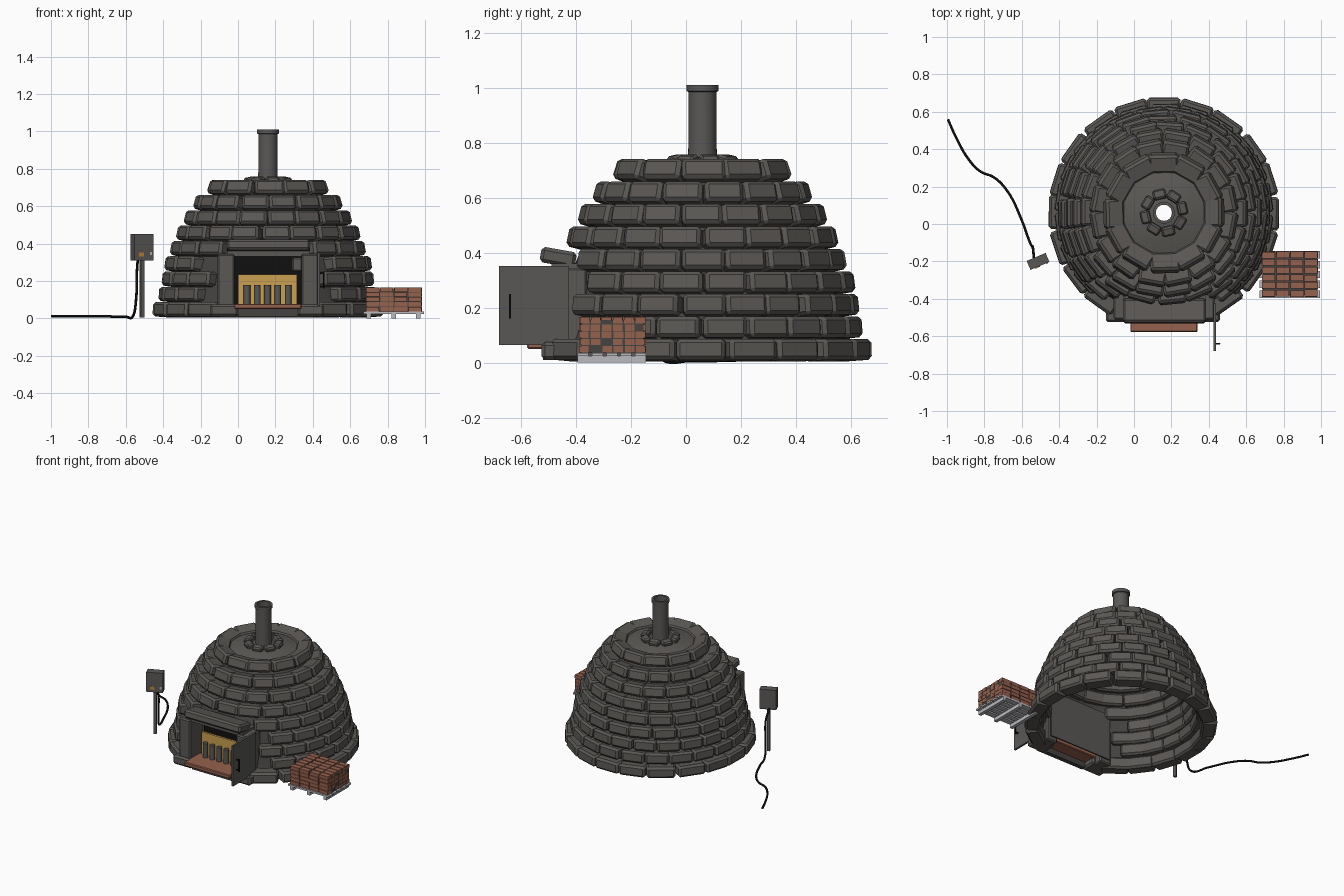
import bpy, bmesh, random
from math import pi, sin, cos, radians
from mathutils import Matrix, Vector

random.seed(4)
old = bpy.data.objects.get("Cube")
if old:
    bpy.data.objects.remove(old, do_unlink=True)


def material(name, r, g, b):
    m = bpy.data.materials.new(name)
    m.use_nodes = True
    m.diffuse_color = (r, g, b, 1)
    m.node_tree.nodes["Principled BSDF"].inputs["Base Color"].default_value = (r, g, b, 1)
    return m


STONE = material("dark stone", 0.105, 0.098, 0.09)
MORTAR = material("mortar", 0.06, 0.056, 0.052)
METAL = material("dark metal", 0.1, 0.097, 0.092)
BLACK = material("soot black", 0.005, 0.005, 0.005)
BRICK = material("red brick", 0.3, 0.12, 0.075)
YELLOW = material("ochre panel", 0.6, 0.35, 0.08)
PALE = material("pale grey", 0.5, 0.5, 0.53)
ORANGE = material("orange label", 0.5, 0.23, 0.04)

CX, CY = 0.16, 0.06


def finish(name, bm, mat, smooth=False):
    bmesh.ops.recalc_face_normals(bm, faces=bm.faces)
    me = bpy.data.meshes.new(name)
    bm.to_mesh(me)
    bm.free()
    me.materials.append(mat)
    ob = bpy.data.objects.new(name, me)
    bpy.context.collection.objects.link(ob)
    if smooth:
        bpy.context.view_layer.objects.active = ob
        ob.select_set(True)
        bpy.ops.object.shade_smooth_by_angle(angle=radians(35))
        ob.select_set(False)
    return ob


def add_block(bm, size, matrix, bevel=0.0, taper=0.0):
    """Box whose +y face is narrowed by taper, with chamfered edges."""
    part = bmesh.new()
    bmesh.ops.create_cube(part, size=1)
    for v in part.verts:
        v.co = Vector(a * b for a, b in zip(v.co, size))
        if v.co.y > 0:
            v.co.x -= taper if v.co.x > 0 else -taper
            v.co.z -= taper if v.co.z > 0 else -taper
    if bevel:
        bmesh.ops.bevel(part, geom=part.edges[:], offset=bevel, segments=1, affect='EDGES')
    part.transform(matrix)
    tmp = bpy.data.meshes.new("tmp")
    part.to_mesh(tmp)
    part.free()
    bm.from_mesh(tmp)
    bpy.data.meshes.remove(tmp)


def box(name, lo, hi, mat, bevel=0.0, tilt=0.0):
    lo, hi = Vector(lo), Vector(hi)
    bm = bmesh.new()
    add_block(bm, hi - lo, Matrix.Translation((lo + hi) / 2) @ Matrix.Rotation(tilt, 4, 'X'), bevel)
    return finish(name, bm, mat)


def lathe(name, profile, mat, closed=False, steps=40, opening=False):
    bm = bmesh.new()
    rings = [[bm.verts.new((CX + r * cos(2 * pi * i / steps), CY + r * sin(2 * pi * i / steps), z))
              for i in range(steps)] for r, z in profile]
    pairs = list(zip(rings, rings[1:]))
    if closed:
        pairs.append((rings[-1], rings[0]))
    for a, b in pairs:
        for i in range(steps):
            j = (i + 1) % steps
            bm.faces.new((a[i], a[j], b[j], b[i]))
    if opening:
        gone = [f for f in bm.faces if in_doorway(f.calc_center_median(), 0.24)]
        bmesh.ops.delete(bm, geom=gone, context='FACES')
    return finish(name, bm, mat, True)


def in_doorway(p, half):
    return p.y < CY and abs(p.x - CX) < half and p.z < 0.38


def cylinder(name, base, r, h, mat):
    bm = bmesh.new()
    bmesh.ops.create_cone(bm, cap_ends=True, segments=16, radius1=r, radius2=r, depth=h,
                          matrix=Matrix.Translation(Vector(base) + Vector((0, 0, h / 2))))
    return finish(name, bm, mat, True)


# Dome courses: outer radius, number of blocks
courses = [(0.615, 20), (0.58, 22), (0.565, 22), (0.55, 21), (0.52, 20),
           (0.487, 19), (0.445, 18), (0.39, 16), (0.318, 12)]
for k, (r, n) in enumerate(courses):
    bm = bmesh.new()
    z = 0.047 + 0.0808 * k
    depth = 0.1
    for i in range(n):
        a = 2 * pi * (i + 0.5 * (k % 2) + random.uniform(-0.06, 0.06)) / n
        out = Vector((cos(a), sin(a), 0))
        mid = Vector((CX, CY, z)) + out * (r - depth / 2)
        if in_doorway(mid, 0.31 if k < 4 else 0.2):
            continue
        width = 2 * pi * r / n * random.uniform(0.95, 1.0)
        m = (Matrix.Translation(mid) @ Matrix.Rotation(a - pi / 2, 4, 'Z')
             @ Matrix.Rotation(radians(2 + 2 * k), 4, 'X'))
        add_block(bm, (width, depth, 0.083), m, 0.013, 0.004)
    finish("dome_course_%d" % (k + 1), bm, STONE)

# Mortar between the blocks, and the crown around the chimney
lathe("mortar_shell", [(r - 0.05, 0.02 + 0.0808 * k) for k, (r, n) in enumerate(courses)],
      MORTAR, opening=True)
lathe("crown", [(0.27, 0.69), (0.2, 0.715), (0.046, 0.735)], STONE)
bm = bmesh.new()
for i in range(8):
    m = (Matrix.Translation((CX, CY, 0.735)) @ Matrix.Rotation(2 * pi * (i + 0.3) / 8, 4, 'Z')
         @ Matrix.Translation((0, 0.1, 0)) @ Matrix.Rotation(radians(-12), 4, 'X'))
    add_block(bm, (0.07, 0.05, 0.04), m, 0.009)
finish("collar_stones", bm, STONE)
lathe("chimney", [(0.054, 0.72), (0.051, 0.8), (0.051, 0.985), (0.058, 0.988), (0.058, 1.01),
                  (0.043, 1.01), (0.043, 0.72)], METAL, closed=True, steps=28)

# Doorway
for name, x0, x1 in (("right_pillar", -0.11, -0.02), ("left_pillar", 0.34, 0.43)):
    box(name, (x0, -0.51, 0.01), (x1, -0.36, 0.345), STONE, 0.008)
for name, x0, x1 in (("right_base_stone", -0.15, 0.0), ("left_base_stone", 0.32, 0.46)):
    box(name, (x0, -0.525, 0.01), (x1, -0.41, 0.075), STONE, 0.012)
box("lintel", (-0.06, -0.53, 0.355), (0.385, -0.4, 0.412), STONE, 0.012, radians(-10))
box("lintel_underside", (-0.06, -0.49, 0.33), (0.385, -0.36, 0.36), STONE)
box("plinth", (0.0, -0.52, 0.01), (0.32, -0.49, 0.05), MORTAR)
box("sill", (-0.02, -0.578, 0.05), (0.34, -0.4, 0.078), BRICK, 0.005)
box("firebox_back", (-0.08, -0.345, 0.03), (0.41, -0.335, 0.36), METAL)
box("firebox_soot", (-0.02, -0.355, 0.06), (0.34, -0.346, 0.335), BLACK)
box("inner_jamb", (0.29, -0.4, 0.25), (0.345, -0.36, 0.325), STONE, 0.008)

# Grate
box("grate_panel", (0.0, -0.41, 0.078), (0.315, -0.395, 0.235), YELLOW)
for i in range(5):
    cylinder("grate_bar_%d" % (i + 1), (0.048 + 0.055 * i, -0.435, 0.078), 0.018, 0.1, METAL)

# Open door
box("door", (0.424, -0.68, 0.065), (0.438, -0.425, 0.352), METAL)
cylinder("door_handle", (0.458, -0.64, 0.16), 0.004, 0.09, BLACK)
for z in (0.17, 0.24):
    box("handle_mount", (0.436, -0.644, z - 0.004), (0.46, -0.636, z + 0.004), BLACK)

# Meter box on its post
turn = Matrix.Translation((-0.513, -0.2, 0)) @ Matrix.Rotation(radians(23), 4, 'Z')
for name, lo, hi, mat in (
        ("meter_box", (-0.055, -0.026, 0.31), (0.055, 0.026, 0.45), METAL),
        ("meter_label", (-0.03, -0.03, 0.33), (0.0, -0.025, 0.352), ORANGE),
        ("meter_button", (0.034, -0.03, 0.338), (0.046, -0.025, 0.354), PALE),
        ("meter_post", (-0.01, -0.01, 0.005), (0.01, 0.01, 0.31), METAL)):
    box(name, lo, hi, mat).matrix_world = turn

# Cable
path = [(-0.535, -0.18, 0.32), (-0.54, -0.13, 0.26), (-0.545, -0.12, 0.1), (-0.56, -0.09, 0.015),
        (-0.6, 0.02, 0.008), (-0.68, 0.18, 0.01), (-0.75, 0.25, 0.012), (-0.82, 0.28, 0.012),
        (-0.88, 0.34, 0.012), (-0.95, 0.46, 0.012), (-0.995, 0.56, 0.012)]
curve = bpy.data.curves.new("cable", 'CURVE')
curve.dimensions = '3D'
curve.bevel_depth = 0.007
curve.bevel_resolution = 2
curve.resolution_u = 6
curve.use_fill_caps = True
spline = curve.splines.new('BEZIER')
spline.bezier_points.add(len(path) - 1)
for point, co in zip(spline.bezier_points, path):
    point.co = co
    point.handle_left_type = point.handle_right_type = 'AUTO'
curve.materials.append(BLACK)
bpy.context.collection.objects.link(bpy.data.objects.new("cable", curve))

# Pallet
for i in range(3):
    x = 0.7 + 0.132 * i
    box("pallet_runner_%d" % (i + 1), (x - 0.012, -0.395, 0.0), (x + 0.012, -0.145, 0.024), PALE)
for i in range(5):
    y = -0.395 + 0.0525 * i
    box("pallet_slat_%d" % (i + 1), (0.67, y, 0.024), (0.995, y + 0.04, 0.036), PALE)

# Brick stack
bm = bmesh.new()
for layer in range(5):
    for col in range(4):
        for row in range(6):
            m = Matrix.Translation((0.72 + 0.0755 * col + random.uniform(-0.002, 0.002),
                                    -0.37 + 0.041 * row + random.uniform(-0.002, 0.002),
                                    0.049 + 0.0262 * layer))
            add_block(bm, (0.07, 0.035, 0.0235), m)
finish("brick_stack", bm, BRICK)
box("stack_core", (0.69, -0.38, 0.036), (0.98, -0.155, 0.155), MORTAR)
